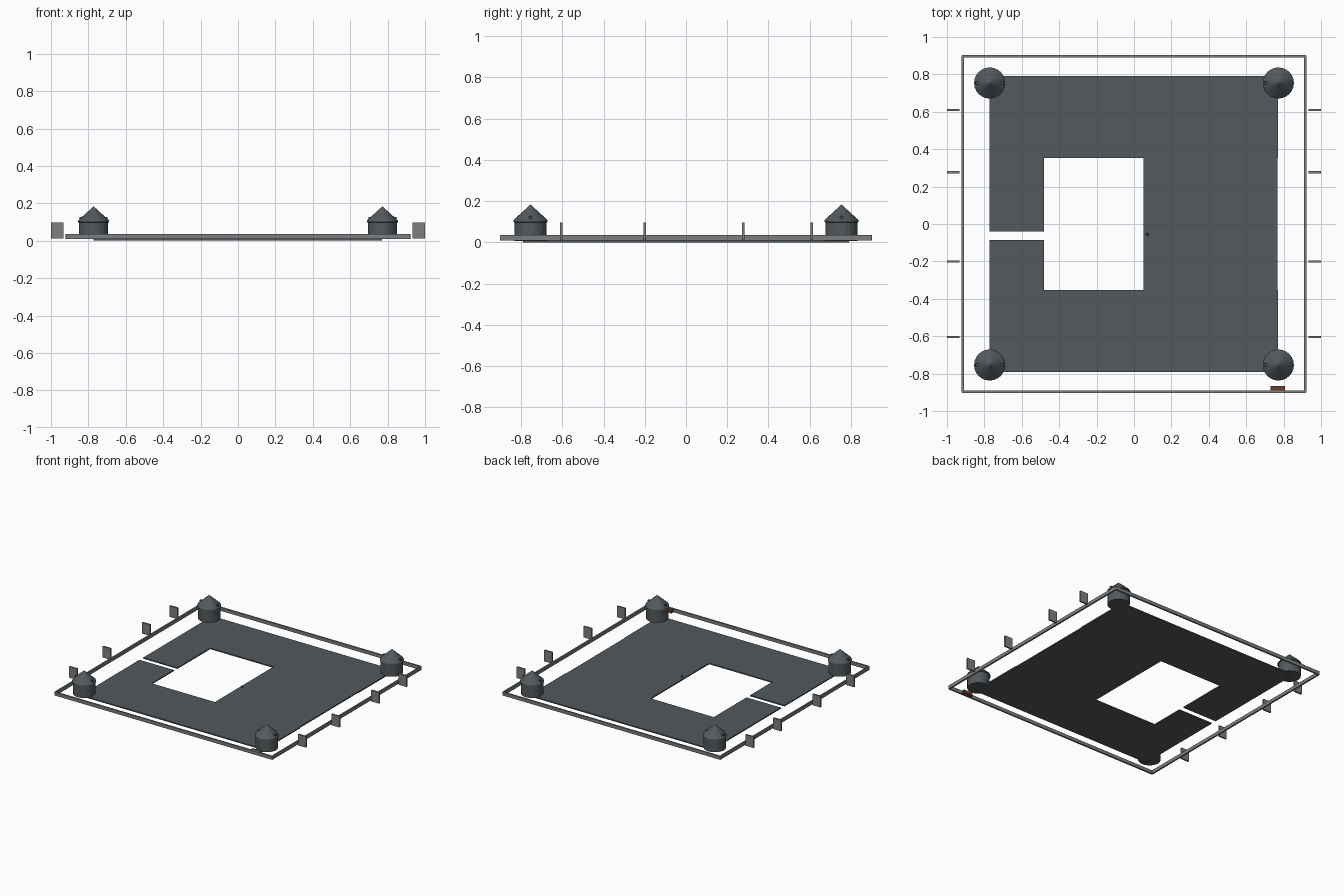
import bpy, bmesh, math
from mathutils import Matrix

if "Cube" in bpy.data.objects:
    bpy.data.objects.remove(bpy.data.objects["Cube"])


def material(name, rgb):
    m = bpy.data.materials.new(name)
    m.diffuse_color = (*rgb, 1)
    m.use_nodes = True
    m.node_tree.nodes["Principled BSDF"].inputs["Base Color"].default_value = m.diffuse_color
    return m


slate = material("slate", (0.085, 0.1, 0.11))
iron = material("iron", (0.2, 0.21, 0.215))
brown = material("brown", (0.13, 0.05, 0.03))


def finish(name, bm, mat):
    bmesh.ops.recalc_face_normals(bm, faces=bm.faces)
    me = bpy.data.meshes.new(name)
    bm.to_mesh(me)
    bm.free()
    me.materials.append(mat)
    ob = bpy.data.objects.new(name, me)
    bpy.context.collection.objects.link(ob)
    return ob


def add_box(bm, x0, x1, y0, y1, z0, z1):
    m = Matrix.Translation(((x0 + x1) / 2, (y0 + y1) / 2, (z0 + z1) / 2))
    bmesh.ops.create_cube(bm, size=1, matrix=m @ Matrix.Diagonal((x1 - x0, y1 - y0, z1 - z0, 1)))


def box(name, mat, *bounds):
    bm = bmesh.new()
    add_box(bm, *bounds)
    return finish(name, bm, mat)


# Floor slabs around the courtyard, with an entrance gap on the left
floor = {
    "floor_back": (-0.772, 0.770, 0.353, 0.79),
    "floor_front": (-0.772, 0.770, -0.79, -0.353),
    "floor_right": (0.052, 0.766, -0.353, 0.353),
    "floor_left_back": (-0.772, -0.482, -0.041, 0.353),
    "floor_left_front": (-0.772, -0.482, -0.353, -0.086),
}
for name, b in floor.items():
    box(name, slate, *b, 0.0, 0.009)

# Perimeter fence: one mitred closed frame with softened outer corners
HX, HY, T, Z0, Z1 = 0.922, 0.903, 0.012, 0.010, 0.036
bm = bmesh.new()
rings = []
for sx, sy in ((-1, -1), (1, -1), (1, 1), (-1, 1)):
    rings.append([bm.verts.new((sx * (HX - d), sy * (HY - d), z))
                  for d, z in ((0, Z0), (0, Z1), (T, Z1), (T, Z0))])
for i in range(4):
    a, b = rings[i], rings[(i + 1) % 4]
    for j in range(4):
        k = (j + 1) % 4
        bm.faces.new((a[j], b[j], b[k], a[k]))
bm.edges.ensure_lookup_table()
corners = [bm.edges.get((r[0], r[1])) for r in rings]
bmesh.ops.bevel(bm, geom=corners, offset=0.006, segments=2, affect='EDGES', profile=0.5)
finish("perimeter_fence", bm, iron)

# Upright side panels outside the fence
for side, s in (("left", -1), ("right", 1)):
    for i, y in enumerate((-0.604, -0.2, 0.277, 0.61)):
        x0, x1 = sorted((s * 0.934, s * 1.0))
        box(f"side_panel_{side}_{i + 1}", iron, x0, x1, y - 0.006, y + 0.006, 0.012, 0.097)

# Corner turrets: lathed body, projecting lip and conical roof
profile = [(0.078, 0.008), (0.078, 0.097), (0.083, 0.099), (0.083, 0.106),
           (0.080, 0.111), (0.0, 0.184)]
SIDES = 24


def turret(name, cx, cy):
    bm = bmesh.new()
    loops = []
    for r, z in profile[:-1]:
        loops.append([bm.verts.new((r * math.cos(2 * math.pi * i / SIDES),
                                    r * math.sin(2 * math.pi * i / SIDES), z))
                      for i in range(SIDES)])
    tip = bm.verts.new((0, 0, profile[-1][1]))
    bm.faces.new(loops[0])
    for i in range(SIDES):
        k = (i + 1) % SIDES
        for a, b in zip(loops, loops[1:]):
            bm.faces.new((a[i], a[k], b[k], b[i]))
        bm.faces.new((loops[-1][i], loops[-1][k], tip))
    ob = finish(name, bm, slate)
    ob.location = (cx, cy, 0)
    # Small dormers on the roof, facing left and right
    bm = bmesh.new()
    for s in (-1, 1):
        x0, x1 = sorted((s * 0.05, s * 0.075))
        add_box(bm, x0, x1, -0.008, 0.008, 0.104, 0.128)
    finish(name + "_dormers", bm, slate).location = (cx, cy, 0)


for sx, side in ((-1, "left"), (1, "right")):
    for sy, end in ((-1, "front"), (1, "back")):
        turret(f"turret_{end}_{side}", sx * 0.772, sy * 0.754)

# Brown crate against the front fence
box("crate", brown, 0.73, 0.808, -0.892, -0.866, 0.010, 0.034)

# Tiny marker post beside the courtyard
bm = bmesh.new()
bmesh.ops.create_cone(bm, cap_ends=True, segments=8, radius1=0.008, radius2=0.003, depth=0.018,
                      matrix=Matrix.Translation((0.072, -0.055, 0.017)))
finish("marker_post", bm, slate)
